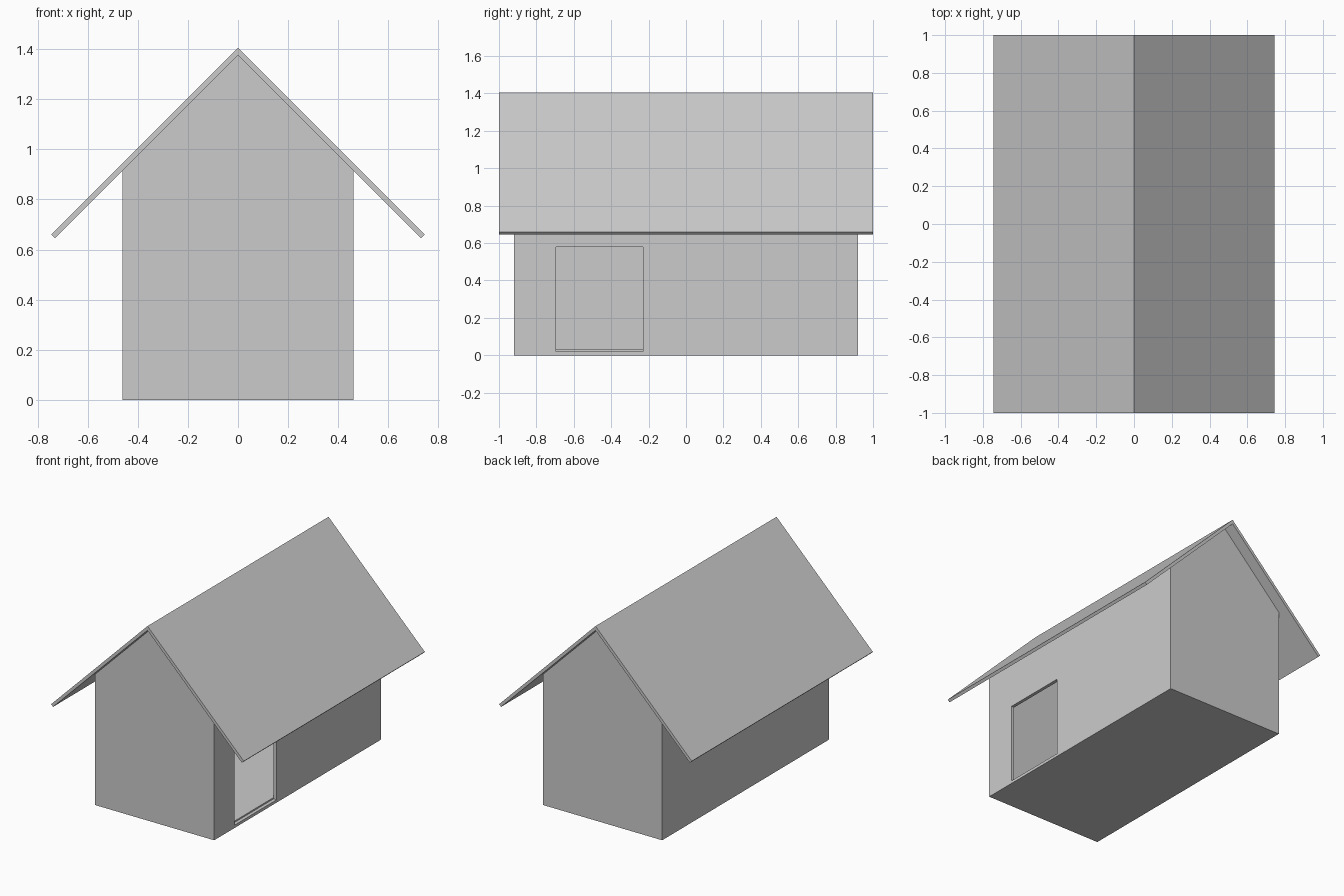
import bpy, bmesh

if "Cube" in bpy.data.objects:
    bpy.data.objects.remove(bpy.data.objects["Cube"])

HW, HL = 0.46, 0.92        # half width and half length of the body
T = 0.023                  # panel thickness
UNDER, RIDGE = 1.375, 1.405  # apex of roof underside and top


def prism(name, profile, y0, y1):
    """Extrude an (x, z) profile along y."""
    bm = bmesh.new()
    face = bm.faces.new([bm.verts.new((x, y0, z)) for x, z in profile])
    ext = bmesh.ops.extrude_face_region(bm, geom=[face])
    verts = [v for v in ext["geom"] if isinstance(v, bmesh.types.BMVert)]
    bmesh.ops.translate(bm, verts=verts, vec=(0, y1 - y0, 0))
    bmesh.ops.recalc_face_normals(bm, faces=bm.faces)
    mesh = bpy.data.meshes.new(name)
    bm.to_mesh(mesh)
    bm.free()
    obj = bpy.data.objects.new(name, mesh)
    bpy.context.collection.objects.link(obj)
    return obj


def box(name, x0, x1, y0, y1, z0, z1):
    return prism(name, [(x0, z0), (x1, z0), (x1, z1), (x0, z1)], y0, y1)


# Floor
box("floor", -HW + T, HW - T, -HL + T, HL - T, 0, 0.03)

# Gabled end walls
gable = [(-HW, 0), (HW, 0), (HW, UNDER - HW), (0, UNDER), (-HW, UNDER - HW)]
prism("front_wall", gable, -HL, -HL + T)
prism("back_wall", gable, HL - T, HL)

# Side walls, tops sloped to meet the roof
walls = {}
for name, s in (("left_wall", -1), ("right_wall", 1)):
    i = HW - T
    prof = [(s * i, 0), (s * HW, 0), (s * HW, UNDER - HW), (s * i, UNDER - i)]
    walls[name] = prism(name, prof, -HL + T, HL - T)

# Doorway cut through the right wall
cutter = box("doorway_cutter", HW - 0.1, HW + 0.1, -0.695, -0.23, 0.02, 0.58)
cutter.hide_render = True
cutter.hide_viewport = True
cutter.display_type = 'WIRE'
mod = walls["right_wall"].modifiers.new("doorway", 'BOOLEAN')
mod.operation = 'DIFFERENCE'
mod.solver = 'EXACT'
mod.object = cutter

# Folded roof sheet with square-cut eaves
tip = 0.745
low = tip - (RIDGE - UNDER) / 2
prism("roof", [(-tip, RIDGE - tip), (-low, UNDER - low), (0, UNDER),
               (low, UNDER - low), (tip, RIDGE - tip), (0, RIDGE)], -1, 1)
